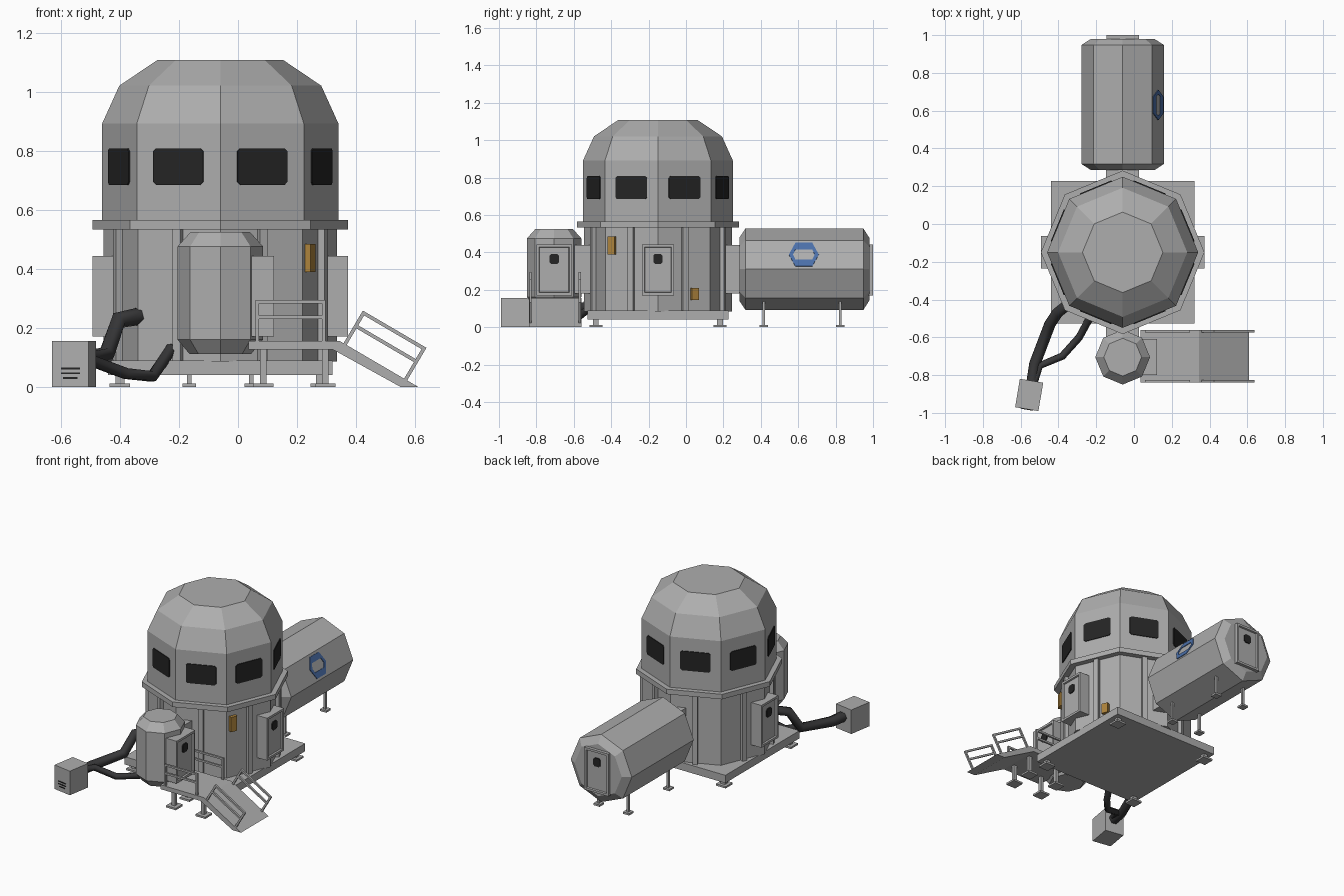
import bpy, bmesh, math
from mathutils import Vector, Matrix

if "Cube" in bpy.data.objects:
    bpy.data.objects.remove(bpy.data.objects["Cube"])

def mat(name, r, g, b):
    m = bpy.data.materials.new(name)
    m.diffuse_color = (r, g, b, 1)
    m.use_nodes = True
    m.node_tree.nodes["Principled BSDF"].inputs["Base Color"].default_value = m.diffuse_color
    return m

GREY = mat("hull_grey", .42, .42, .42)
GLASS = mat("window_black", .018, .018, .018)
HOSE = mat("hose_dark", .04, .04, .042)
AMBER = mat("amber", .42, .23, .045)
BLUE = mat("marking_blue", .07, .16, .40)

CX, CY = -.06, -.15          # hub axis
PODY = -.705                 # entry pod axis
TZ = .31                     # tube axis height

def finish(name, bm, m, matrix=None):
    bmesh.ops.recalc_face_normals(bm, faces=bm.faces)
    me = bpy.data.meshes.new(name)
    bm.to_mesh(me)
    bm.free()
    me.materials.append(m)
    ob = bpy.data.objects.new(name, me)
    if matrix:
        ob.matrix_world = matrix
    bpy.context.collection.objects.link(ob)
    return ob

def box(name, size, loc, m=GREY, rot=None):
    bm = bmesh.new()
    bmesh.ops.create_cube(bm, size=1)
    bmesh.ops.scale(bm, vec=size, verts=bm.verts)
    return finish(name, bm, m, Matrix.Translation(loc) @ (rot or Matrix()))

def turn(deg):
    return Matrix.Rotation(math.radians(deg), 4, 'Z')

def lathe(name, profile, loc, rot=None, m=GREY, n=8):
    """Octagonal solid from (radius, height) pairs, corners on the axes."""
    bm = bmesh.new()
    rings = [[bm.verts.new((r * math.cos(math.tau * i / n), r * math.sin(math.tau * i / n), z))
              for i in range(n)] for r, z in profile]
    for a, b in zip(rings, rings[1:]):
        for i in range(n):
            bm.faces.new((a[i], a[(i + 1) % n], b[(i + 1) % n], b[i]))
    bm.faces.new(rings[0])
    bm.faces.new(rings[-1])
    return finish(name, bm, m, Matrix.Translation(loc) @ (rot or Matrix()))

def extrude_shape(name, pts, depth, matrix, m):
    """Polygon in local yz, extruded along local x from 0 to depth."""
    bm = bmesh.new()
    f = bm.faces.new([bm.verts.new((0, y, z)) for y, z in pts])
    g = bmesh.ops.extrude_face_region(bm, geom=[f])
    bmesh.ops.translate(bm, vec=(depth, 0, 0), verts=[v for v in g['geom'] if isinstance(v, bmesh.types.BMVert)])
    return finish(name, bm, m, matrix)

def pane(name, w, h, c, matrix):
    """Thin dark window with clipped corners."""
    a, b = w / 2, h / 2
    pts = [(-a + c, -b), (a - c, -b), (a, -b + c), (a, b - c),
           (a - c, b), (-a + c, b), (-a, b - c), (-a, -b + c)]
    extrude_shape(name, pts, .006, matrix, GLASS)

def door(name, x, y, deg, depth, w=.172):
    """Hatch whose outer face centre is at (x, y), facing deg; panel is sunk in a frame."""
    z0, z1 = .17, .443
    M = Matrix.Translation((x, y, (z0 + z1) / 2)) @ turn(deg)
    bm = bmesh.new()
    bmesh.ops.create_cube(bm, size=1)
    bmesh.ops.scale(bm, vec=(depth, w, z1 - z0), verts=bm.verts)
    bmesh.ops.translate(bm, vec=(-depth / 2, 0, 0), verts=bm.verts)
    front = max(bm.faces, key=lambda f: f.calc_center_median().x)
    bmesh.ops.inset_region(bm, faces=[front], thickness=.02)
    bmesh.ops.inset_region(bm, faces=[front], thickness=.004, depth=-.01)
    finish(name, bm, GREY, M)
    pane(name + "_window", .05, .055, .01, M @ Matrix.Translation((-.01, 0, .058)))

def bar(name, p, q, t=.012):
    p, q = Vector(p), Vector(q)
    d = q - p
    box(name, (t, t, d.length + t), (p + q) / 2, GREY, d.to_track_quat('Z', 'Y').to_matrix().to_4x4())

def leg(name, x, y, top, w=.022, pad=.07):
    box(name + "_post", (w, w, top), (x, y, top / 2))
    box(name + "_pad", (pad, pad, .012), (x, y, .006))

def hose(name, pts, radius):
    cu = bpy.data.curves.new(name, 'CURVE')
    cu.dimensions = '3D'
    cu.bevel_depth, cu.bevel_resolution, cu.use_fill_caps = radius, 1, True
    sp = cu.splines.new('POLY')
    sp.points.add(len(pts) - 1)
    for p, co in zip(sp.points, pts):
        p.co = (*co, 1)
    cu.materials.append(HOSE)
    bpy.context.collection.objects.link(bpy.data.objects.new(name, cu))

# Hub: base slab, lower wall, balcony ring and dome
box("base_slab", (.76, .755, .05), (CX, CY, .065))
for sx in (-1, 1):
    for sy in (-1, 1):
        leg("base_leg", CX + sx * .34, CY + sy * .332, .05, .03)
lathe("lower_wall", [(.395, .085), (.395, .54)], (CX, CY, 0))
lathe("balcony_ring", [(.433, .533), (.433, .565)], (CX, CY, 0))
lathe("dome", [(.40, .56), (.40, .892), (.342, 1.02), (.213, 1.107)], (CX, CY, 0))

# Wall columns and dome windows, one per octagon face
apo = math.cos(math.pi / 8)
for k in range(8):
    R = Matrix.Translation((CX, CY, 0)) @ turn(22.5 + 45 * k)
    box("wall_column", (.03, .03, .45), R @ Vector((.395 * apo + .008, 0, .31)), GREY, turn(22.5 + 45 * k))
    pane("dome_window", .182, .124, .01, R @ Matrix.Translation((.40 * apo - .001, 0, .746)))

# Amber service boxes on the right-hand walls
for deg, t, z, h in ((-22.5, -.112, .437, .095), (22.5, .058, .178, .065)):
    p = Matrix.Translation((CX, CY, 0)) @ turn(deg) @ Vector((.395 * apo + .008, t, z))
    box("service_box", (.026, .042, h), p, AMBER, turn(deg))

# Hatches and connecting passages
door("right_hatch", CX + .433, CY, 0, .14)
door("left_hatch", CX - .433, CY, 180, .14)
door("pod_hatch", .122, PODY, 0, .11, .19)
door("tube_hatch", CX, 1.0, 90, .04)
box("tube_passage", (.175, .16, .26), (CX, .24, .31))
box("pod_passage", (.175, .16, .26), (CX, -.54, .31))

# Entry pod
lathe("entry_pod", [(.105, .112), (.145, .16), (.145, .475), (.1, .525)], (CX, PODY, 0))

# Lying tube module with thin legs and a plain hexagonal accent ring
lathe("tube_module", [(.168, .285), (.218, .318), (.218, .948), (.168, .98)],
      (CX, 0, TZ), Matrix.Rotation(-math.pi / 2, 4, 'X'))
for x in (-.105, .105):
    for y in (.415, .825):
        leg("tube_leg", CX + x, y, .19, .014, .045)
A = Matrix.Translation((CX, .63, TZ)) @ Matrix.Rotation(-math.pi / 8, 4, 'Y') @ Matrix.Translation((.218 * apo, 0, 0))
outer = [(-.08, 0), (-.045, -.068), (.045, -.068), (.08, 0), (.045, .068), (-.045, .068)]
inner = [(-.058, 0), (-.045, -.03), (.045, -.03), (.058, 0), (.045, .03), (-.045, .03)]
for i in range(6):
    j = (i + 1) % 6
    extrude_shape("accent_ring", [outer[i], outer[j], inner[j], inner[i]], .004, A, BLUE)

# Entry landing and ramp
RY0, RY1 = -.84, -.56
side = [(.035, .127), (.32, .127), (.55, 0), (.61, 0), (.345, .155), (.035, .155)]
bm = bmesh.new()
f = bm.faces.new([bm.verts.new((x, RY0, z)) for x, z in side])
g = bmesh.ops.extrude_face_region(bm, geom=[f])
bmesh.ops.translate(bm, vec=(0, RY1 - RY0, 0), verts=[v for v in g['geom'] if isinstance(v, bmesh.types.BMVert)])
finish("landing_ramp", bm, GREY)
for x in (.085, .295):
    for y in (-.63, -.77):
        leg("landing_leg", x, y, .13, .022, .07)

# Handrails on both sides
for y in (RY0 + .008, RY1 - .008):
    for x in (.065, .29):
        bar("landing_rail_post", (x, y, .15), (x, y, .288))
    for z in (.235, .288):
        bar("landing_rail", (.065, y, z), (.29, y, z))
    lo, hi = Vector((.36, y, .14)), Vector((.565, y, .02))
    up = Vector((.065, 0, .11))
    bar("ramp_rail_post", lo, lo + up)
    bar("ramp_rail_post", hi, hi + up)
    for t in (.6, 1):
        bar("ramp_rail", lo + up * t, hi + up * t)

# Power unit with vent slots
P = Matrix.Translation((-.555, -.905, 0)) @ turn(-9.5)
box("power_unit", (.125, .152, .155), P @ Vector((0, 0, .0775)), GREY, turn(-9.5))
for z, w in ((.062, .065), (.046, .065), (.03, .05)):
    box("vent_slot", (w, .006, .006), P @ Vector((0, -.076, z)), GLASS, turn(-9.5))

# Hoses to the hub
hose("thick_hose", [(-.54, -.84, .09), (-.525, -.74, .09), (-.445, -.53, .11),
                    (-.405, -.47, .225), (-.33, -.41, .24)], .03)
hose("thin_hose", [(-.53, -.84, .1), (-.50, -.75, .09), (-.38, -.70, .045),
                   (-.29, -.60, .035), (-.225, -.48, .13)], .02)
